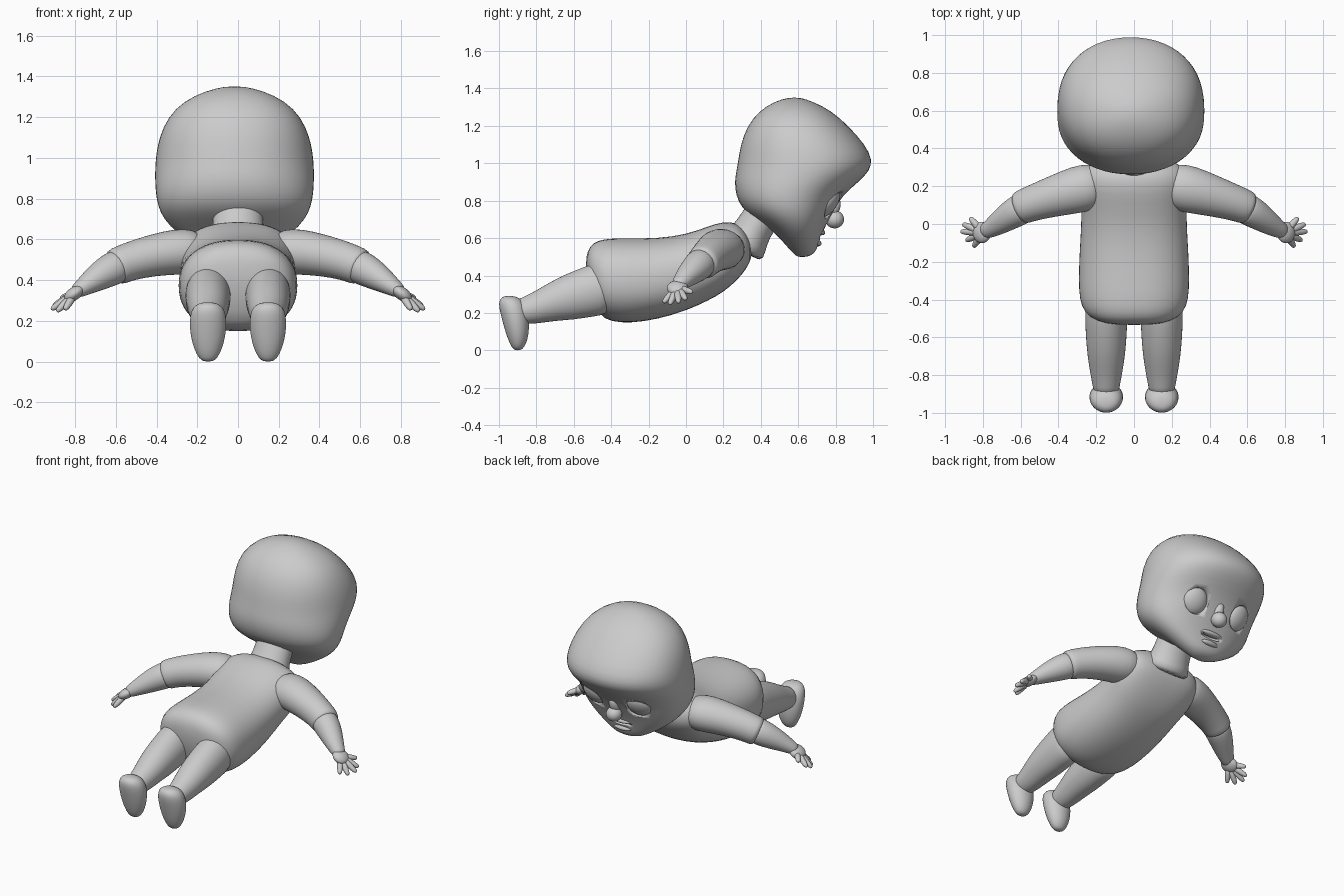
import bpy, bmesh
from math import sin, cos, pi, copysign, radians
from mathutils import Vector, Matrix, Euler

if "Cube" in bpy.data.objects:
    bpy.data.objects.remove(bpy.data.objects["Cube"])

HX = -0.017   # the head sits slightly off centre


def add_object(name, bm, mirror=False, subsurf=0):
    bmesh.ops.recalc_face_normals(bm, faces=bm.faces)
    me = bpy.data.meshes.new(name)
    bm.to_mesh(me)
    bm.free()
    me.polygons.foreach_set("use_smooth", [True] * len(me.polygons))
    ob = bpy.data.objects.new(name, me)
    bpy.context.collection.objects.link(ob)
    if mirror:
        ob.modifiers.new("Mirror", 'MIRROR')
    if subsurf:
        m = ob.modifiers.new("Subsurf", 'SUBSURF')
        m.levels = m.render_levels = subsurf
    return ob


def loop(c, u, v, p=2.0, n=28):
    """Superellipse ring around c with half axes u and v."""
    out = []
    for i in range(n):
        a = 2 * pi * i / n
        s, t = cos(a), sin(a)
        out.append(c + u * copysign(abs(s) ** (2 / p), s) + v * copysign(abs(t) ** (2 / p), t))
    return out


def loft(name, rings, **kw):
    bm = bmesh.new()
    vs = [[bm.verts.new(p) for p in r] for r in rings]
    n = len(vs[0])
    for a, b in zip(vs, vs[1:]):
        for i in range(n):
            j = (i + 1) % n
            bm.faces.new((a[i], a[j], b[j], b[i]))
    bm.faces.new(vs[0])
    bm.faces.new(vs[-1])
    return add_object(name, bm, subsurf=1, **kw)


def z_slices(name, rows, x=0.0, p=2.0, **kw):
    """rows: z, ymin, ymax, half width"""
    return loft(name, [loop(Vector((x, (a + b) / 2, z)), Vector((w, 0, 0)),
                            Vector((0, (b - a) / 2, 0)), p) for z, a, b, w in rows], **kw)


def y_slices(name, rows, x=0.0, p=2.0, **kw):
    """rows: y, zmin, zmax, half width"""
    return loft(name, [loop(Vector((x, y, (a + b) / 2)), Vector((w, 0, 0)),
                            Vector((0, 0, (b - a) / 2)), p) for y, a, b, w in rows], **kw)


def tube(name, rows, **kw):
    """rows: x, y, z, radius across, radius up"""
    pts = [Vector(r[:3]) for r in rows]
    rings = []
    for i, r in enumerate(rows):
        t = (pts[min(i + 1, len(pts) - 1)] - pts[max(i - 1, 0)]).normalized()
        ref = Vector((1, 0, 0)) if abs(t.x) < 0.3 else Vector((0, 0, 1)).cross(t)
        side = (ref - t * ref.dot(t)).normalized()
        rings.append(loop(pts[i], side * r[3], t.cross(side) * r[4], n=20))
    return loft(name, rings, **kw)


def blob(bm, loc, size, rot=(0, 0, 0)):
    m = Matrix.LocRotScale(Vector(loc), Euler([radians(a) for a in rot]), Vector(size))
    bmesh.ops.create_uvsphere(bm, u_segments=24, v_segments=14, radius=1, matrix=m)


# Torso
y_slices("torso", [
    (-.535, .42, .50, .10), (-.515, .31, .56, .20), (-.47, .185, .59, .265),
    (-.40, .152, .60, .29), (-.30, .143, .60, .295), (-.15, .165, .60, .29),
    (0, .21, .62, .28), (.12, .265, .665, .28), (.20, .31, .69, .29),
    (.27, .37, .685, .28), (.32, .43, .64, .24), (.345, .48, .585, .17),
    (.35, .51, .55, .06)], p=2.3)

# Neck, flared at the base
tube("neck", [(0, .29, .53, .17, .14), (0, .325, .585, .14, .115),
              (0, .36, .65, .125, .10), (0, .42, .74, .125, .10), (0, .47, .82, .12, .10)])

# Head
head = z_slices("head", [
    (.498, .60, .64, .04), (.515, .575, .69, .10), (.56, .535, .705, .18),
    (.63, .475, .73, .285), (.70, .37, .765, .35), (.76, .295, .80, .378),
    (.83, .265, .84, .39), (.90, .257, .925, .393), (.96, .267, .985, .392),
    (1.02, .278, 1.0, .387), (1.10, .29, .96, .372), (1.20, .325, .87, .33),
    (1.28, .39, .78, .25), (1.33, .47, .68, .14), (1.352, .55, .61, .04)], x=HX, p=2.15)

# Eye sockets and mouth opening
bm = bmesh.new()
for s in (-1, 1):
    blob(bm, (HX + s * .17, .79, .775), (.08, .045, .084), (-33, 0, -14 * s))
blob(bm, (HX, .73, .608), (.08, .045, .016), (-20, 0, 0))
cutter = add_object("face_cutter", bm)
cutter.hide_render = True
cutter.hide_viewport = True
cut = head.modifiers.new("Face", 'BOOLEAN')
cut.operation = 'DIFFERENCE'
cut.object = cutter

# Eyes
bm = bmesh.new()
for s in (-1, 1):
    blob(bm, (HX + s * .17, .762, .79), (.082, .045, .088), (-33, 0, -14 * s))
add_object("eyes", bm)

# Nose and lips
bm = bmesh.new()
blob(bm, (HX, .795, .70), (.05, .05, .048))
blob(bm, (HX, .785, .755), (.035, .035, .065), (-25, 0, 0))
add_object("nose", bm)
bm = bmesh.new()
blob(bm, (HX, .715, .635), (.085, .03, .018), (-20, 0, 0))
blob(bm, (HX, .70, .575), (.065, .025, .018), (-20, 0, 0))
add_object("lips", bm)

# Sleeves and forearms
tube("upper_arm", [(.17, .205, .54, .09, .08), (.22, .20, .54, .125, .11),
                   (.30, .182, .54, .127, .115), (.42, .148, .522, .11, .103),
                   (.54, .11, .49, .095, .095), (.59, .09, .468, .092, .093),
                   (.61, .08, .458, .088, .088)], mirror=True)
tube("forearm", [(.56, .095, .48, .08, .08), (.61, .075, .46, .086, .086),
                 (.68, .03, .42, .073, .072), (.74, -.012, .38, .056, .052),
                 (.785, -.038, .35, .042, .038), (.80, -.045, .34, .035, .03)], mirror=True)

# Hands
bm = bmesh.new()
blob(bm, (.805, -.045, .333), (.055, .057, .032), (0, 35, 0))
add_object("palm", bm, mirror=True)
for i, tip in enumerate([(.87, .035, .31), (.908, 0, .272), (.918, -.04, .255),
                         (.89, -.088, .245), (.85, -.122, .255)]):
    a, b = Vector((.80, -.045, .335)), Vector(tip)
    tube("finger_%d" % (i + 1),
         [(*a.lerp(b, k), r, r) for k, r in ((.2, .02), (.55, .019), (.9, .015), (1, .007))],
         mirror=True)

# Legs
y_slices("leg", [(-.38, .26, .47, .09), (-.42, .19, .475, .11), (-.50, .18, .465, .113),
                 (-.60, .163, .425, .108), (-.70, .158, .382, .10), (-.80, .142, .32, .083),
                 (-.87, .14, .285, .07), (-.91, .15, .27, .06)], x=.147, mirror=True)

# Feet
z_slices("foot", [(0, -.915, -.885, .02), (.015, -.932, -.865, .045), (.06, -.953, -.845, .068),
                  (.12, -.972, -.838, .085), (.18, -.988, -.84, .091), (.23, -1.0, -.85, .088),
                  (.265, -1.0, -.87, .075), (.285, -.985, -.90, .05), (.291, -.96, -.93, .02)],
         x=.147, mirror=True)
